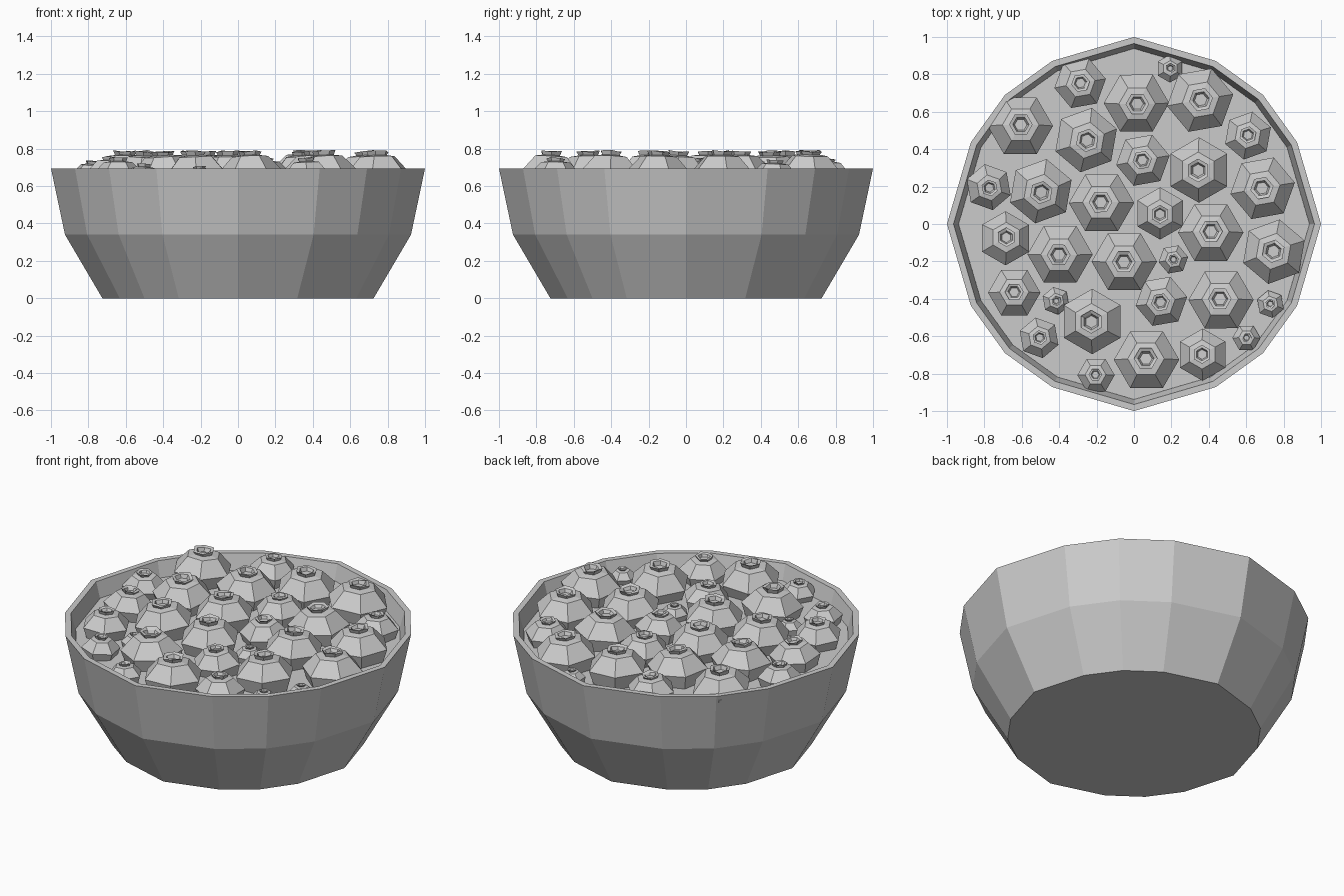
import bpy, bmesh, random
from math import radians, cos, sin, pi
from mathutils import Matrix, Vector

if "Cube" in bpy.data.objects:
    bpy.data.objects.remove(bpy.data.objects["Cube"])

random.seed(4)


def loft(name, rings, cap_start=True, cap_end=True):
    # Skin a list of equal-length point rings
    bm = bmesh.new()
    vs = [[bm.verts.new(p) for p in ring] for ring in rings]
    n = len(rings[0])
    for a, b in zip(vs, vs[1:]):
        for i in range(n):
            j = (i + 1) % n
            bm.faces.new((a[i], a[j], b[j], b[i]))
    if cap_start:
        bm.faces.new(vs[0][::-1])
    if cap_end:
        bm.faces.new(vs[-1])
    bmesh.ops.recalc_face_normals(bm, faces=bm.faces)
    me = bpy.data.meshes.new(name)
    bm.to_mesh(me)
    bm.free()
    ob = bpy.data.objects.new(name, me)
    bpy.context.collection.objects.link(ob)
    return ob


# Unevenly spaced 16-sided outline of the bowl
quarter = [(1, 0), (0.872, 0.437), (0.69, 0.69), (0.437, 0.872)]
outline = []
for k in range(4):
    for x, y in quarter:
        for _ in range(k):
            x, y = -y, x
        outline.append((x, y))


def bowl_ring(r, z):
    return [(x * r, y * r, z) for x, y in outline]


# Bowl: outer wall, rim, inner wall
FILL = 0.60
loft("bowl", [bowl_ring(0.725, 0), bowl_ring(0.925, 0.34), bowl_ring(1, 0.695),
              bowl_ring(0.965, 0.695), bowl_ring(0.935, FILL - 0.02)])

# Flat surface beneath the fruit
loft("filling", [bowl_ring(0.93, FILL - 0.02), bowl_ring(0.938, FILL)])

# Berry positions and radii (x, y, r)
berries = [
    (-.29, .75, .14), (.01, .65, .175), (.19, .83, .075), (.35, .66, .18),
    (.61, .47, .13), (-.61, .52, .175), (-.26, .45, .175), (.05, .34, .145),
    (.35, .29, .175), (.69, .19, .175), (-.78, .20, .125), (-.50, .18, .175),
    (-.17, .11, .175), (.14, .06, .14), (.41, -.05, .175), (-.69, -.08, .145),
    (-.39, -.16, .175), (-.05, -.20, .175), (.21, -.19, .08), (.75, -.15, .175),
    (-.64, -.37, .14), (-.42, -.41, .075), (-.22, -.52, .175), (.15, -.41, .14),
    (.47, -.41, .175), (.73, -.43, .075), (.60, -.61, .075), (.37, -.70, .14),
    (-.51, -.61, .11), (-.20, -.81, .10), (.07, -.73, .175)]

# Berry profile (radius, height): body, cap, flared crown, sunken centre
profile = [(.82, -.12), (1, .42), (.56, .90), (.30, .94), (.36, 1.06),
           (.25, 1.04), (.19, .92)]

for x, y, r in berries:
    turn = radians(random.choice([0, 10, 20, 30, 40]))
    tilt = (Matrix.Rotation(radians(random.uniform(-4, 4)), 3, 'X')
            @ Matrix.Rotation(radians(random.uniform(-4, 4)), 3, 'Y'))
    rings = []
    for k, (pr, pz) in enumerate(profile):
        ring = []
        for i in range(6):
            a = turn + i * pi / 3
            # Jagged crown edge
            dz = random.uniform(-.04, .03) if k in (4, 5) else 0
            p = tilt @ Vector((pr * cos(a), pr * sin(a), pz + dz)) * r
            ring.append(p + Vector((x, y, FILL)))
        rings.append(ring)
    loft("berry", rings)
